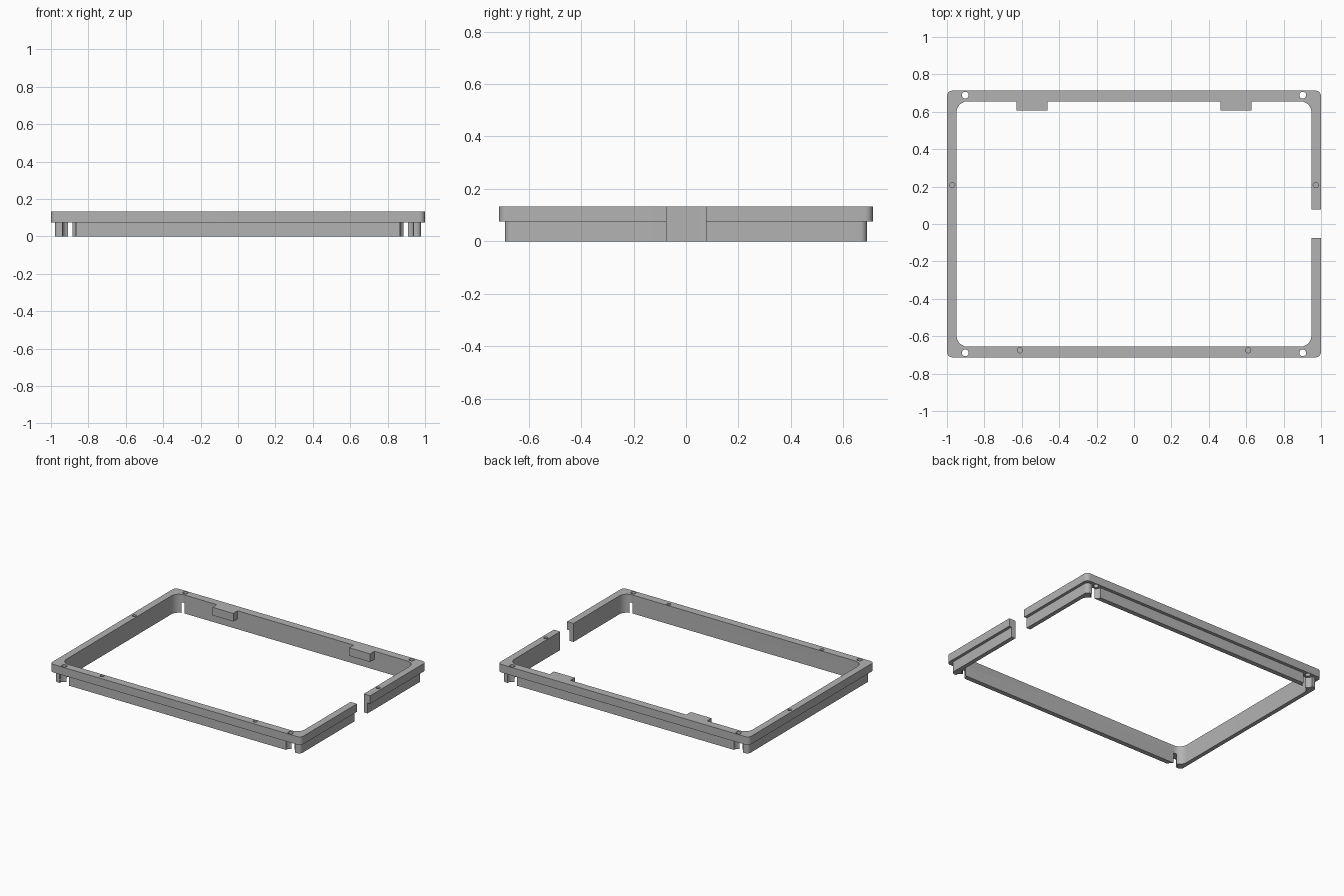
import bpy
import bmesh
from math import cos, sin, pi, radians
from mathutils import Matrix

cube = bpy.data.objects.get("Cube")
if cube:
    bpy.data.objects.remove(cube, do_unlink=True)

TOP, STEP = 0.133, 0.075      # top of the frame, underside of the flange
INNER_Y = 0.656

grey = bpy.data.materials.new("plain grey")
grey.use_nodes = True
colour = (0.45, 0.45, 0.45, 1)
grey.diffuse_color = colour
grey.node_tree.nodes["Principled BSDF"].inputs["Base Color"].default_value = colour


def make_object(name, bm):
    bmesh.ops.recalc_face_normals(bm, faces=bm.faces)
    mesh = bpy.data.meshes.new(name)
    bm.to_mesh(mesh)
    bm.free()
    mesh.materials.append(grey)
    obj = bpy.data.objects.new(name, mesh)
    bpy.context.collection.objects.link(obj)
    return obj


def rounded_loop(bm, hx, hy, r, z, steps=10):
    """Ring of vertices round a rectangle with rounded corners."""
    ring = []
    for k, (sx, sy) in enumerate([(1, 1), (-1, 1), (-1, -1), (1, -1)]):
        for i in range(steps + 1):
            a = (k + i / steps) * pi / 2
            ring.append(bm.verts.new((sx * (hx - r) + r * cos(a),
                                      sy * (hy - r) + r * sin(a), z)))
    return ring


def box(name, x, y, z):
    bm = bmesh.new()
    bmesh.ops.create_cube(bm, size=1)
    for v in bm.verts:
        v.co = [lo + (hi - lo) * (c + 0.5) for c, (lo, hi) in zip(v.co, (x, y, z))]
    return make_object(name, bm)


def cylinder(name, x, y, r, z0, z1, sides=32):
    bm = bmesh.new()
    bmesh.ops.create_cone(bm, cap_ends=True, segments=sides, radius1=r, radius2=r,
                          depth=z1 - z0,
                          matrix=Matrix.Translation((x, y, (z0 + z1) / 2)))
    return make_object(name, bm)


def combine(target, tool, operation):
    """Apply one boolean and throw the tool away."""
    mod = target.modifiers.new("cut", "BOOLEAN")
    mod.operation, mod.object, mod.solver = operation, tool, "EXACT"
    bpy.context.view_layer.objects.active = target
    bpy.ops.object.modifier_apply(modifier=mod.name)
    bpy.data.objects.remove(tool, do_unlink=True)


# Frame: stepped cross-section carried round the rounded rectangle
bm = bmesh.new()
inner, flange, skirt = (0.949, INNER_Y, 0.06), (1, 0.713, 0.03), (0.979, 0.69, 0.025)
section = [(inner, 0), (inner, TOP), (flange, TOP),
           (flange, STEP), (skirt, STEP), (skirt, 0)]
rings = [rounded_loop(bm, *size, z) for size, z in section]
for a, b in zip(rings, rings[1:] + rings[:1]):
    for i in range(len(a)):
        j = (i + 1) % len(a)
        bm.faces.new((a[i], a[j], b[j], b[i]))
frame = make_object("frame", bm)

# Opening in the left side
combine(frame, box("opening", (0.9, 1.1), (-0.075, 0.077), (-0.1, 0.3)), "DIFFERENCE")

for s in (-1, 1):
    # Tabs on the inside of the back wall
    xs = sorted((s * 0.462, s * 0.628))
    combine(frame, box("tab", xs, (0.606, INNER_Y + 0.02), (STEP, TOP)), "UNION")
    # Corner screw holes, with round clearance through the skirt below
    for t in (-1, 1):
        x, y = s * 0.902, t * 0.689
        combine(frame, cylinder("clearance", x, y, 0.037, -0.1, STEP), "DIFFERENCE")
        combine(frame, cylinder("screw_hole", x, y, 0.018, -0.1, 0.3), "DIFFERENCE")
    # Blind pin holes in the sides and the front
    for x, y in ((s * 0.972, 0.208), (s * 0.61, -0.675)):
        combine(frame, cylinder("pin_hole", x, y, 0.014, STEP, 0.3, 24), "DIFFERENCE")

bpy.ops.object.select_all(action="DESELECT")
frame.select_set(True)
bpy.context.view_layer.objects.active = frame
bpy.ops.object.shade_smooth_by_angle(angle=radians(30))
